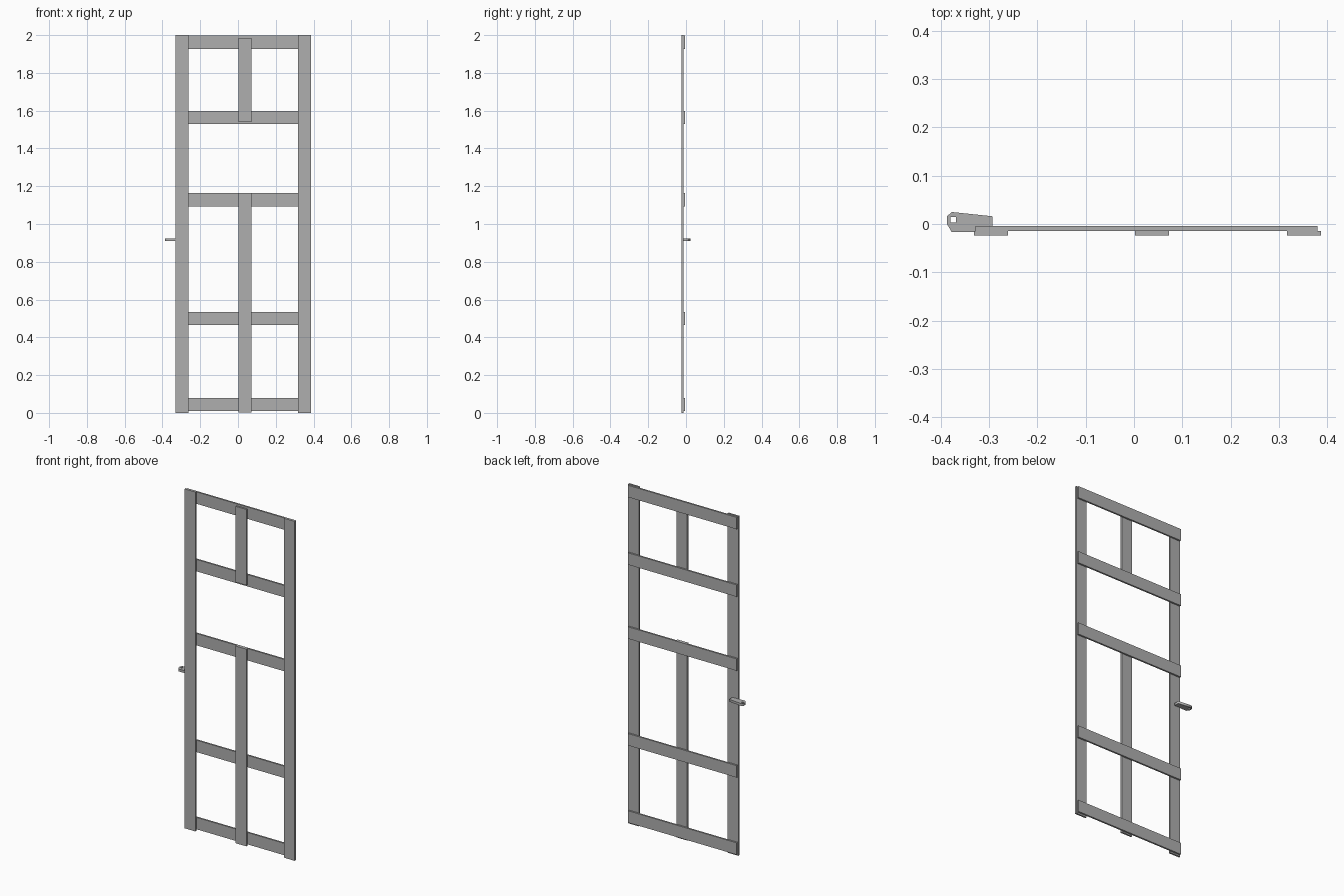
import bpy
import bmesh
from mathutils import Vector

if "Cube" in bpy.data.objects:
    bpy.data.objects.remove(bpy.data.objects["Cube"])

grey = bpy.data.materials.new("dark_grey")
grey.diffuse_color = (0.43, 0.43, 0.43, 1)
grey.use_nodes = True
grey.node_tree.nodes["Principled BSDF"].inputs["Base Color"].default_value = grey.diffuse_color


def box(name, x0, x1, y0, y1, z0, z1):
    bm = bmesh.new()
    bmesh.ops.create_cube(bm, size=1)
    bmesh.ops.scale(bm, vec=Vector((x1 - x0, y1 - y0, z1 - z0)), verts=bm.verts)
    bmesh.ops.translate(bm, vec=Vector((x0 + x1, y0 + y1, z0 + z1)) / 2, verts=bm.verts)
    mesh = bpy.data.meshes.new(name)
    bm.to_mesh(mesh)
    bm.free()
    mesh.materials.append(grey)
    obj = bpy.data.objects.new(name, mesh)
    bpy.context.collection.objects.link(obj)
    return obj


FRONT, JOINT, BACK = -0.0243, -0.0142, -0.004
WIDTH = 0.07

# Upright boards on the front: left x, bottom z, top z
for name, x, z0, z1 in [
    ("left_stile", -0.331, 0.0, 2.0),
    ("right_stile", 0.317, 0.0, 2.0),
    ("upper_middle_stile", 0.002, 1.539, 1.986),
    ("lower_middle_stile", 0.002, 0.001, 1.163),
]:
    box(name, x, x + WIDTH, FRONT, JOINT, z0, z1)

# Horizontal rails behind the uprights
for name, z in [
    ("bottom_rail", 0.009),
    ("lower_rail", 0.464),
    ("middle_rail", 1.093),
    ("upper_rail", 1.529),
    ("top_rail", 1.927),
]:
    box(name, -0.328, 0.380, JOINT, BACK, z, z + WIDTH)

# Latch plate: chamfered outline with a square hole, extruded in z
outline = [(-0.387, 0.0), (-0.377, -0.017), (-0.293, -0.017),
           (-0.293, 0.016), (-0.377, 0.0248), (-0.387, 0.016)]
hole = [(-0.380, 0.003), (-0.368, 0.003), (-0.368, 0.014), (-0.380, 0.014)]
curve = bpy.data.curves.new("latch_plate", 'CURVE')
curve.dimensions = '2D'
curve.fill_mode = 'BOTH'
curve.extrude = 0.007
curve.materials.append(grey)
for points in (outline, hole):
    spline = curve.splines.new('POLY')
    spline.points.add(len(points) - 1)
    for p, (x, y) in zip(spline.points, points):
        p.co = (x, y, 0, 1)
    spline.use_cyclic_u = True
latch = bpy.data.objects.new("latch_plate", curve)
latch.location.z = 0.917
bpy.context.collection.objects.link(latch)
bpy.context.view_layer.objects.active = latch
latch.select_set(True)
bpy.ops.object.convert(target='MESH')
